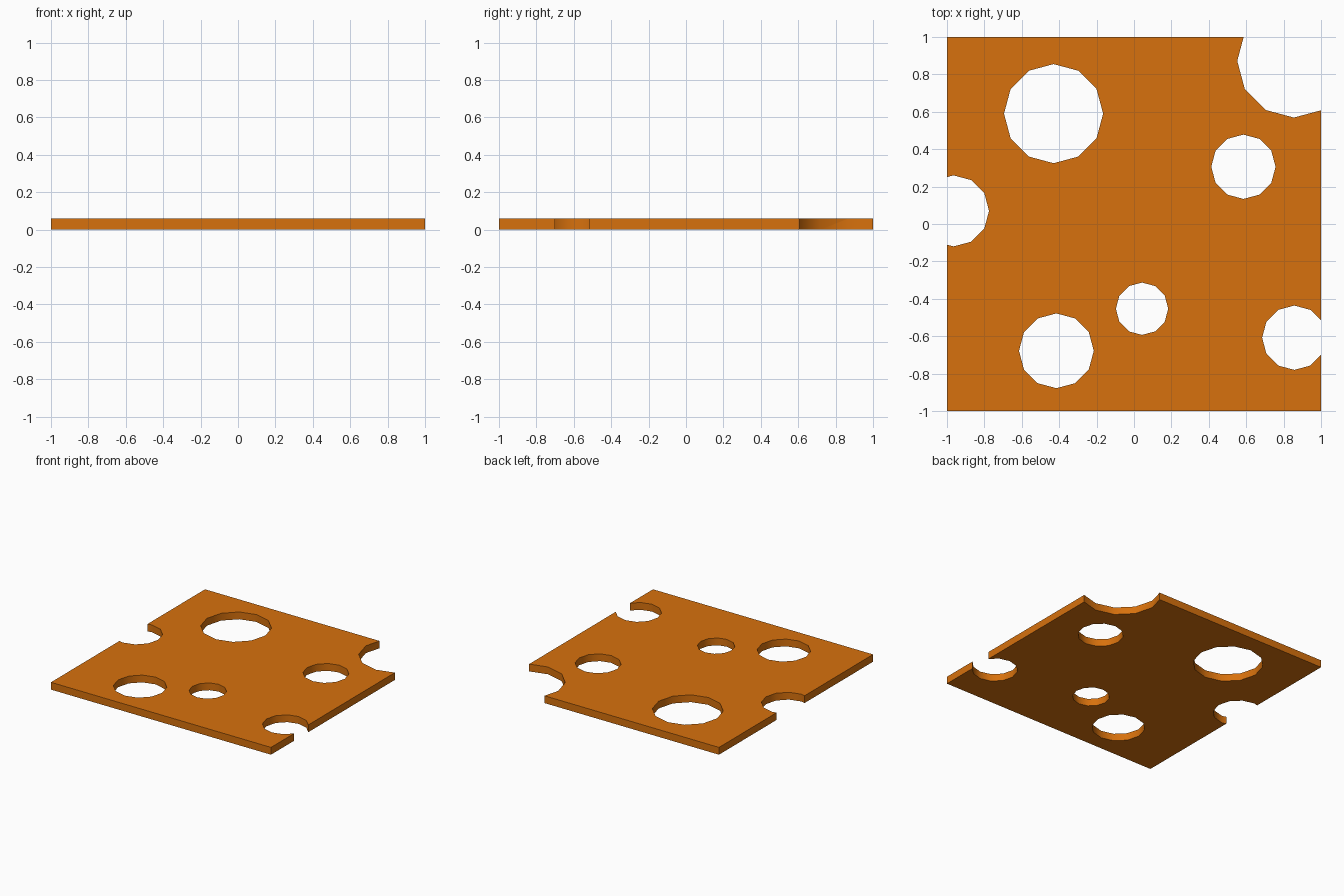
import bpy, math

if "Cube" in bpy.data.objects:
    bpy.data.objects.remove(bpy.data.objects["Cube"])

# Cheese colour
mat = bpy.data.materials.new("cheese orange")
mat.diffuse_color = (0.68, 0.165, 0.004, 1)
mat.use_nodes = True
mat.node_tree.nodes["Principled BSDF"].inputs["Base Color"].default_value = mat.diffuse_color

THICK = 0.06

# Square slice
bpy.ops.mesh.primitive_cube_add(size=1, location=(0, 0, THICK / 2))
cheese = bpy.context.object
cheese.name = "cheese_slice"
cheese.scale = (2, 2, THICK)
bpy.ops.object.transform_apply(location=True, rotation=False, scale=True)
cheese.data.materials.append(mat)

# Twelve-sided holes: x, y, radius
holes = [(-0.43, 0.59, 0.265), (-0.965, 0.07, 0.19), (0.043, -0.453, 0.14),
         (-0.415, -0.678, 0.2), (0.857, -0.608, 0.172),
         (0.585, 0.306, 0.172), (0.855, 0.872, 0.303)]

for x, y, r in holes:
    bpy.ops.mesh.primitive_cylinder_add(vertices=12, radius=r, depth=0.4,
                                        location=(x, y, THICK / 2))
    cutter = bpy.context.object
    cutter.name = "hole_cutter"
    cutter.hide_render = True
    cutter.data.materials.append(mat)
    mod = cheese.modifiers.new("hole", 'BOOLEAN')
    mod.operation = 'DIFFERENCE'
    mod.solver = 'EXACT'
    mod.object = cutter
    bpy.ops.object.select_all(action='DESELECT')
    cheese.select_set(True)
    bpy.context.view_layer.objects.active = cheese
    bpy.ops.object.modifier_apply(modifier=mod.name)
    bpy.data.objects.remove(cutter, do_unlink=True)

# Smooth hole walls, sharp rims
bpy.ops.object.shade_smooth_by_angle(angle=math.radians(40))
